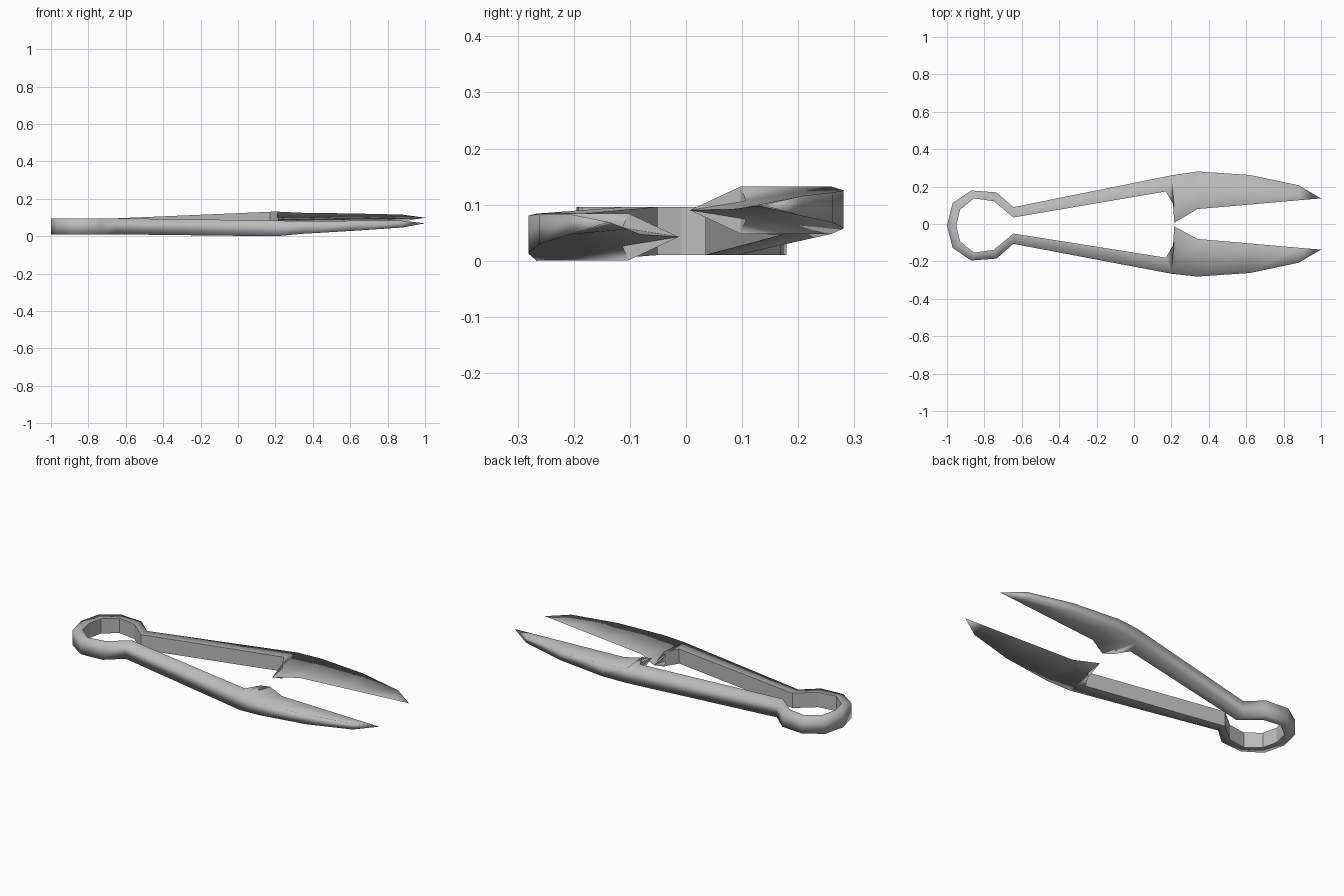
import bpy, bmesh

cube = bpy.data.objects.get("Cube")
if cube:
    bpy.data.objects.remove(cube, do_unlink=True)

steel = bpy.data.materials.new("grey_steel")
steel.use_nodes = True
GREY = (0.5, 0.5, 0.5, 1)
steel.diffuse_color = GREY
steel.node_tree.nodes["Principled BSDF"].inputs["Base Color"].default_value = GREY

# Stations from the spring's back to the blade tip:
# outer x, outer y, inner x, inner y, half height
SPRING = [
    (-1.0, 0, -0.95, 0, 0.043),
    (-0.97, 0.12, -0.93, 0.085, 0.043),
    (-0.87, 0.187, -0.855, 0.145, 0.043),
    (-0.735, 0.177, -0.75, 0.13, 0.043),
    (-0.645, 0.098, -0.645, 0.043, 0.043),
]
ARM = [
    (0.2, 0.263, 0.17, 0.177, 0.042),
    (0.2, 0.263, 0.215, 0.1, 0.042),
]
BLADE = [
    (0.2, 0.263, 0.215, 0.01, 0.042),
    (0.34, 0.281, 0.34, 0.08, 0.034),
    (0.62, 0.262, 0.62, 0.104, 0.027),
    (0.88, 0.207, 0.88, 0.127, 0.018),
    (1.0, 0.137, 1.0, 0.137, 0),
]
SPRING_Z = 0.054


def centre_z(x, side):
    """Mid height: the two arms part vertically so the blades can pass."""
    heel, tip = (0.091, 0.1) if side > 0 else (0.043, 0.07)
    if x < -0.645:
        return SPRING_Z
    if x < 0.2:
        return SPRING_Z + (heel - SPRING_Z) * (x + 0.645) / 0.845
    return heel + (tip - heel) * (x - 0.2) / 0.8


def add_section(bm, station, side, is_blade):
    ox, oy, ix, iy, half = station
    shift = -0.008 if ox < 0 else -0.003 if ix < 0.3 else 0
    zo, zi = centre_z(ox, side), centre_z(ix, side)
    inner_half = 0 if is_blade else half
    return [bm.verts.new(p) for p in (
        (ox, oy * side + shift, zo + half),
        (ox, oy * side + shift, zo - half),
        (ix, iy * side + shift, zi - inner_half),
        (ix, iy * side + shift, zi + inner_half))]


# One continuous bar: tip, blade, arm, spring, arm, blade, tip
bm = bmesh.new()
half_path = [(s, False) for s in SPRING + ARM] + [(s, True) for s in BLADE]
path = [(s, -1, b) for s, b in reversed(half_path)] + [(s, 1, b) for s, b in half_path[1:]]
rings = [add_section(bm, s, side, b) for s, side, b in path]
inner_pairs = []
for a, b in zip(rings, rings[1:]):
    for i in range(4):
        j = (i + 1) % 4
        bm.faces.new((a[i], a[j], b[j], b[i]))
    inner_pairs += [(a[2], b[2]), (a[3], b[3])]

# Crisp inner rim, cutting edges and heel; soft outer edges
for ring in rings:
    inner_pairs.append((ring[2], ring[3]))
for a, b in inner_pairs:
    edge = bm.edges.get((a, b))
    if edge:
        edge.smooth = False
bmesh.ops.remove_doubles(bm, verts=bm.verts, dist=0.0005)
bmesh.ops.dissolve_degenerate(bm, dist=0.0005, edges=bm.edges)
bmesh.ops.recalc_face_normals(bm, faces=bm.faces)
for face in bm.faces:
    face.smooth = True

# Rest the lowest point on the ground
low = min(v.co.z for v in bm.verts)
bmesh.ops.translate(bm, verts=bm.verts, vec=(0, 0, -low))

mesh = bpy.data.meshes.new("spring_shears")
bm.to_mesh(mesh)
bm.free()
mesh.materials.append(steel)
shears = bpy.data.objects.new("spring_shears", mesh)
bpy.context.collection.objects.link(shears)
